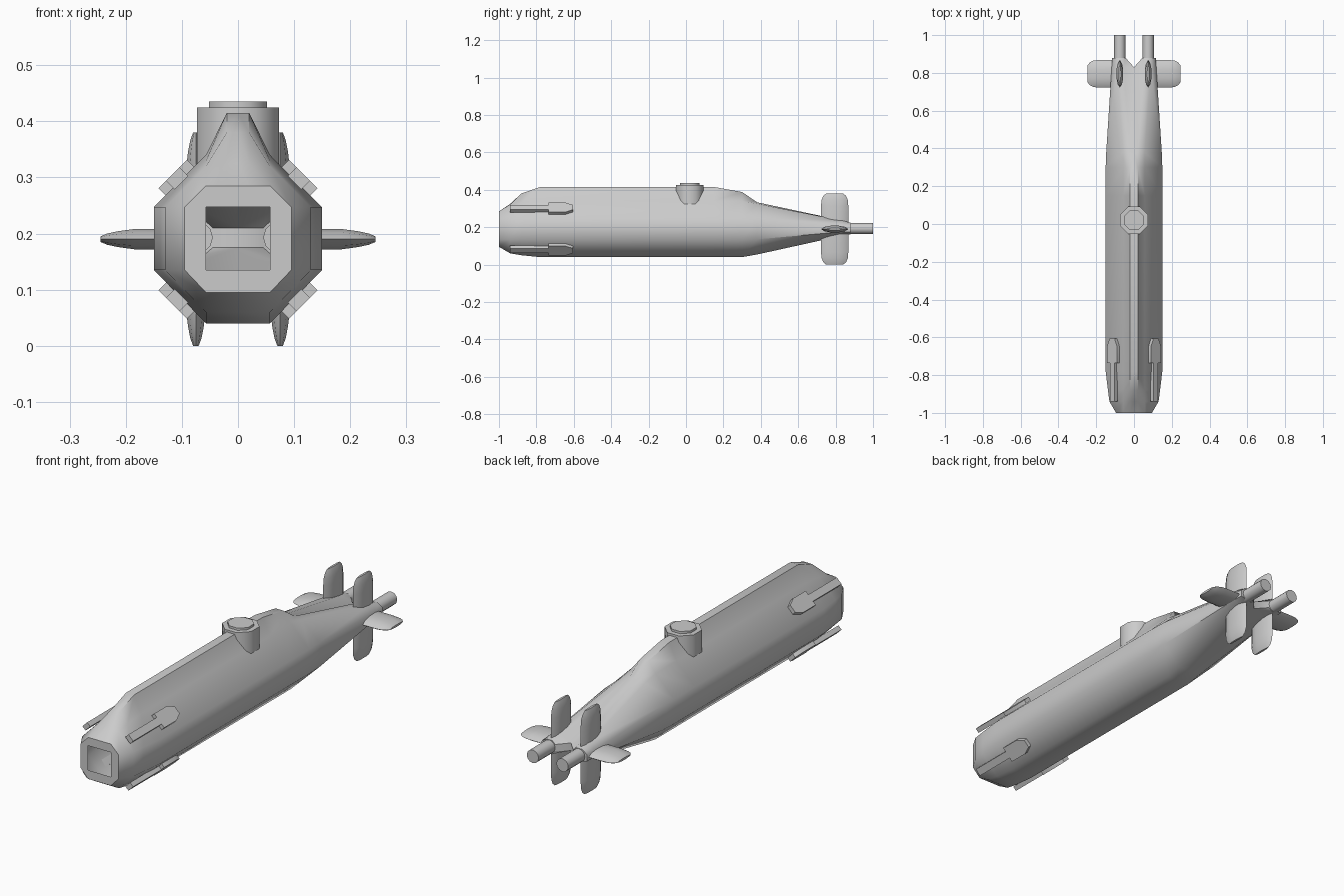
import bpy, bmesh, math
from mathutils import Matrix, Vector

if "Cube" in bpy.data.objects:
    bpy.data.objects.remove(bpy.data.objects["Cube"])

CZ = 0.19      # hull axis height
PX = 0.075     # tail pod axis offset


def finish(name, bm, angle=50, mirror=None):
    """Turn a bmesh into a smooth object, optionally mirrored about the hull axis."""
    bmesh.ops.remove_doubles(bm, verts=bm.verts, dist=1e-5)
    bmesh.ops.recalc_face_normals(bm, faces=bm.faces)
    me = bpy.data.meshes.new(name)
    bm.to_mesh(me)
    bm.free()
    ob = bpy.data.objects.new(name, me)
    bpy.context.collection.objects.link(ob)
    if mirror:
        m = ob.modifiers.new("Mirror", 'MIRROR')
        m.use_axis = [a in mirror for a in "xyz"]
        m.merge_threshold = 1e-4
        if "z" in mirror:
            pivot = bpy.data.objects.get("mirror_pivot")
            if pivot is None:
                pivot = bpy.data.objects.new("mirror_pivot", None)
                pivot.location = (0, 0, CZ)
                pivot.hide_render = True
                bpy.context.collection.objects.link(pivot)
            m.mirror_object = pivot
    bpy.ops.object.select_all(action='DESELECT')
    bpy.context.view_layer.objects.active = ob
    ob.select_set(True)
    bpy.ops.object.shade_smooth_by_angle(angle=math.radians(angle))
    return ob


def loft(bm, rings, closed):
    vs = [[bm.verts.new(p) for p in r] for r in rings]
    n = len(rings[0])
    for a, b in zip(vs, vs[1:]):
        for i in range(n if closed else n - 1):
            j = (i + 1) % n
            bm.faces.new((a[i], a[j], b[j], b[i]))
    return vs


# Hull: half sections lofted along y, open square bow, tail split in two pods
def section(y, w, b, t, h, rx=0.02):
    pts = [(0, b), (.057, b), (w, .135), (w, .247), (.057, t), (rx, h), (0, h)]
    return [(x, y, z) for x, z in pts]


rings = [section(-1, .057, .135, .247, .247),
         section(-1, .095, .095, .285, .285),
         section(-.94, .13, .06, .32, .325),
         section(-.88, .138, .05, .33, .38),
         section(-.78, .15, .04, .34, .415),
         section(.15, .15, .04, .34, .415),
         section(.30, .15, .04, .34, .388),
         section(.38, .147, .054, .325, .333)]
fork = [(0, .175), (.06, .153), (.118, .175), (.118, .207), (.09, .237), (.055, .237), (0, .21)]
tips = [(.045, .175), (.06, .162), (.115, .175), (.115, .207), (.09, .224), (.06, .224), (.045, .21)]
rings.append([(x, .83, z) for x, z in fork])
rings.append([(x, .88, z) for x, z in tips])
bm = bmesh.new()
vs = loft(bm, rings, False)
bm.faces.new(vs[-1])
bm.faces.new((vs[-2][0], vs[-1][0], vs[-1][-1], vs[-2][-1]))
finish("hull", bm, 50, "x")


# Conning tower and its hatch: upright octagonal prisms
def cylinder(name, r, p0, p1, sides, turn=0.0, angle=50, mirror=None):
    p0, p1 = Vector(p0), Vector(p1)
    d = p1 - p0
    mat = (Matrix.Translation((p0 + p1) / 2)
           @ d.to_track_quat('Z', 'Y').to_matrix().to_4x4() @ Matrix.Rotation(turn, 4, 'Z'))
    bm = bmesh.new()
    bmesh.ops.create_cone(bm, cap_ends=True, segments=sides, radius1=r, radius2=r,
                          depth=d.length, matrix=mat)
    return finish(name, bm, angle, mirror)


R8 = 1 / math.cos(math.pi / 8)
cylinder("tower", .073 * R8, (0, .02, .30), (0, .02, .425), 8, math.pi / 8)
cylinder("hatch", .052 * R8, (0, .02, .42), (0, .02, .435), 8, math.pi / 8)

# Propeller shafts
cylinder("shaft", .03, (PX, .78, .193), (PX, 1, .193), 12, mirror="x")


# Tail fins: lens sections lofted outward along the span
def fin(name, angle_deg, span):
    stations = [(0, .073, .018), (.65, .073, .018), (.82, .070, .014), (.93, .061, .010), (1, .046, .005)]
    lens = [(-1, 0), (-.75, .65), (-.3, 1), (.3, 1), (.75, .65), (1, 0),
            (.75, -.65), (.3, -1), (-.3, -1), (-.75, -.65)]
    rot = Matrix.Translation((PX, .795, CZ)) @ Matrix.Rotation(math.radians(angle_deg), 4, 'Y')
    bm = bmesh.new()
    vs = loft(bm, [[rot @ Vector((u * th, v * c, s * span)) for v, u in lens]
                   for s, c, th in stations], True)
    bm.faces.new(vs[-1])
    bm.faces.new(vs[0])
    finish(name, bm, 40, "x")


fin("upper_fin", 0, .19)
fin("side_fin", 90, .17)
fin("lower_fin", 180, .19)

# Bow planes: paddle-shaped plates lying on the four diagonal hull faces
half = [(-.94, .017), (-.735, .017), (-.735, .036), (-.645, .036), (-.605, .018)]
outline = half + [(y, -w) for y, w in reversed(half)]
rot = Matrix.Translation((.1035, 0, .2935)) @ Matrix.Rotation(math.radians(45), 4, 'Y')
bm = bmesh.new()
vs = loft(bm, [[rot @ Vector((w, y, d)) for y, w in outline] for d in (-.004, .018)], True)
bm.faces.new(vs[0])
bm.faces.new(vs[1])
finish("bow_plate", bm, 30, "xz")
